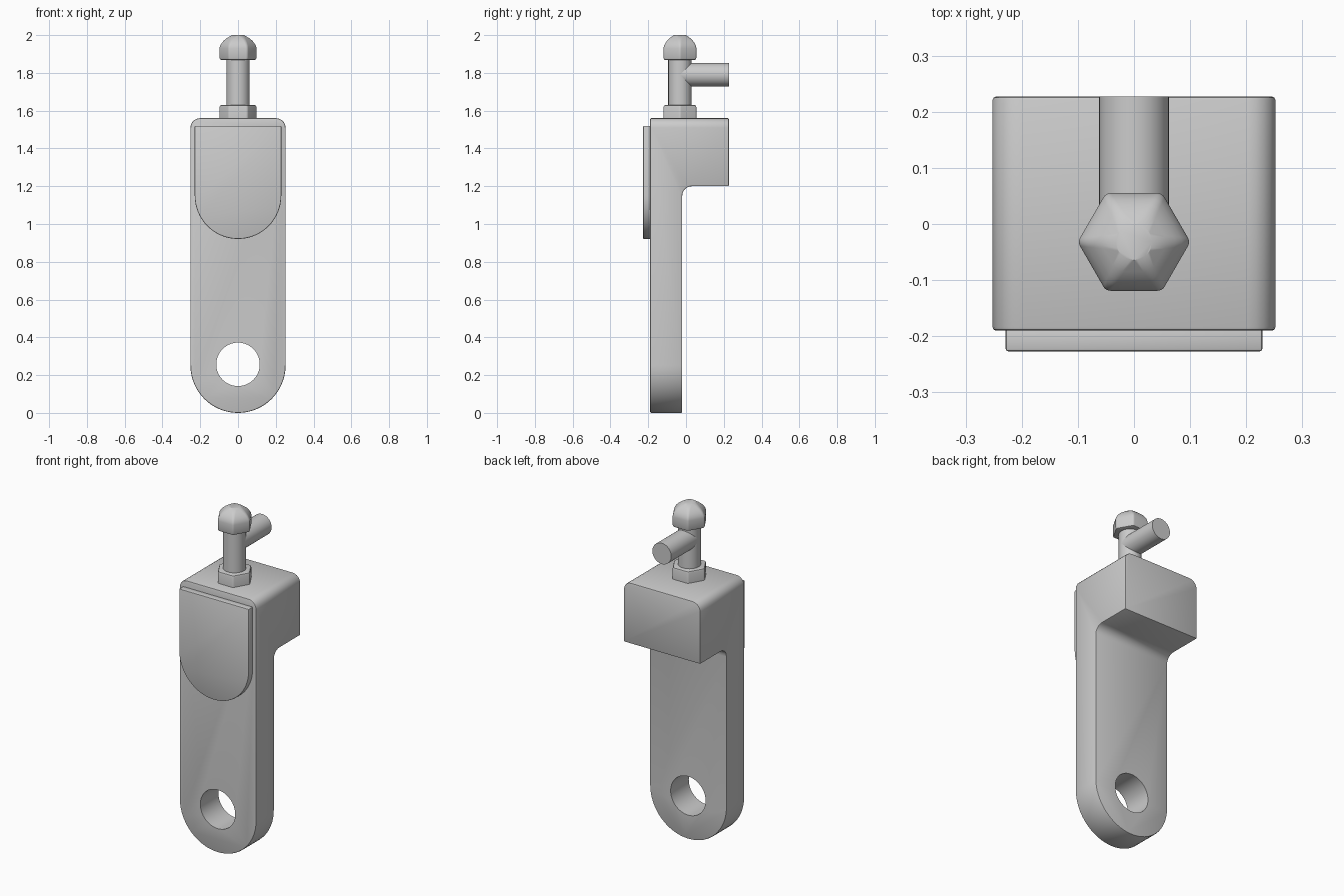
import bpy, bmesh, math
from mathutils import Vector

if "Cube" in bpy.data.objects:
    bpy.data.objects.remove(bpy.data.objects["Cube"])

FIT_Y = -0.032  # centre line of the fitting


def make_object(name, bm):
    bmesh.ops.recalc_face_normals(bm, faces=bm.faces[:])
    me = bpy.data.meshes.new(name)
    bm.to_mesh(me)
    bm.free()
    ob = bpy.data.objects.new(name, me)
    bpy.context.collection.objects.link(ob)
    return ob


def extrude(name, pts, vec):
    bm = bmesh.new()
    face = bm.faces.new([bm.verts.new(p) for p in pts])
    geom = bmesh.ops.extrude_face_region(bm, geom=[face])["geom"]
    moved = [g for g in geom if isinstance(g, bmesh.types.BMVert)]
    bmesh.ops.translate(bm, verts=moved, vec=vec)
    return make_object(name, bm)


def loft(name, rings):
    bm = bmesh.new()
    loops = [[bm.verts.new(p) for p in r] for r in rings]
    n = len(loops[0])
    for a, b in zip(loops, loops[1:]):
        for i in range(n):
            j = (i + 1) % n
            bm.faces.new((a[i], a[j], b[j], b[i]))
    bm.faces.new(loops[0])
    bm.faces.new(loops[-1])
    return make_object(name, bm)


def arc(cx, cz, r, a0, a1, n):
    angles = [math.radians(a0 + (a1 - a0) * i / n) for i in range(n + 1)]
    return [(cx + r * math.cos(a), cz + r * math.sin(a)) for a in angles]


def hex_ring(z, apothem, r):
    """Hexagon with corner radius r; a circle when r equals the apothem."""
    d = (apothem - r) / math.cos(math.pi / 6)
    pts = []
    for k in range(6):
        a = math.radians(60 * k)
        pts += arc(d * math.cos(a), d * math.sin(a), r,
                   60 * k - 29.9, 60 * k + 29.9, 6)
    return [(x, y + FIT_Y, z) for x, y in pts]


def cylinder(name, r, p0, p1, segs=48):
    p0, p1 = Vector(p0), Vector(p1)
    axis = p1 - p0
    rot = axis.to_track_quat('Z', 'Y')
    base = [rot @ Vector((x, y, 0)) + p0
            for x, y in arc(0, 0, r, 0, 360, segs)[:-1]]
    return extrude(name, base, axis)


def boolean(ob, cutter):
    mod = ob.modifiers.new("cut", 'BOOLEAN')
    mod.operation, mod.object, mod.solver = 'DIFFERENCE', cutter, 'EXACT'
    cutter.hide_render = True


def bevel(ob, width):
    mod = ob.modifiers.new("bevel", 'BEVEL')
    mod.width, mod.segments = width, 2
    mod.limit_method, mod.angle_limit = 'ANGLE', math.radians(35)


def finish(ob):
    bpy.ops.object.select_all(action='DESELECT')
    ob.select_set(True)
    bpy.context.view_layer.objects.active = ob
    bpy.ops.object.convert(target='MESH')
    bpy.ops.object.shade_smooth_by_angle(angle=math.radians(32))


# Body: rounded tongue outline, with the space behind the arm cut away
outline = (arc(0, 0.252, 0.252, 180, 360, 32)
           + arc(0.202, 1.51, 0.05, 0, 90, 5)
           + arc(-0.202, 1.51, 0.05, 90, 180, 5))
body = extrude("body", [(x, -0.19, z) for x, z in outline], (0, 0.417, 0))

back = [(-0.02, -0.1)] + arc(0.03, 1.15, 0.05, 180, 90, 5) + [(0.4, 1.2), (0.4, -0.1)]
back_cutter = extrude("back_cutter", [(-0.5, y, z) for y, z in back], (1, 0, 0))
hole_cutter = cylinder("hole_cutter", 0.115, (0, -0.4, 0.257), (0, 0.1, 0.257), 64)
boolean(body, back_cutter)
bevel(body, 0.006)
boolean(body, hole_cutter)

# Raised front plate
plate_outline = arc(0, 1.15, 0.229, 180, 360, 32) + [(0.229, 1.52), (-0.229, 1.52)]
plate = extrude("front_plate", [(x, -0.185, z) for x, z in plate_outline],
                (0, -0.042, 0))
bevel(plate, 0.005)

# Grease fitting: base nut, stem, side pipe and domed hex cap
nut = loft("base_nut", [hex_ring(1.55, 0.087, 0.015), hex_ring(1.618, 0.087, 0.015),
                        hex_ring(1.627, 0.084, 0.015), hex_ring(1.63, 0.077, 0.015)])
stem = cylinder("stem", 0.062, (0, FIT_Y, 1.6), (0, FIT_Y, 1.9))
pipe = cylinder("side_pipe", 0.062, (0, FIT_Y, 1.79), (0, 0.227, 1.79))
cap = loft("cap", [hex_ring(z, a, r) for z, a, r in (
    (1.868, 0.077, 0.015), (1.871, 0.084, 0.015), (1.880, 0.087, 0.015),
    (1.930, 0.087, 0.015), (1.945, 0.084, 0.016), (1.960, 0.076, 0.018),
    (1.973, 0.066, 0.020), (1.985, 0.053, 0.024), (2.0, 0.032, 0.032))])

for part in (body, plate, nut, stem, pipe, cap):
    finish(part)
for helper in (back_cutter, hole_cutter):
    bpy.data.objects.remove(helper)
